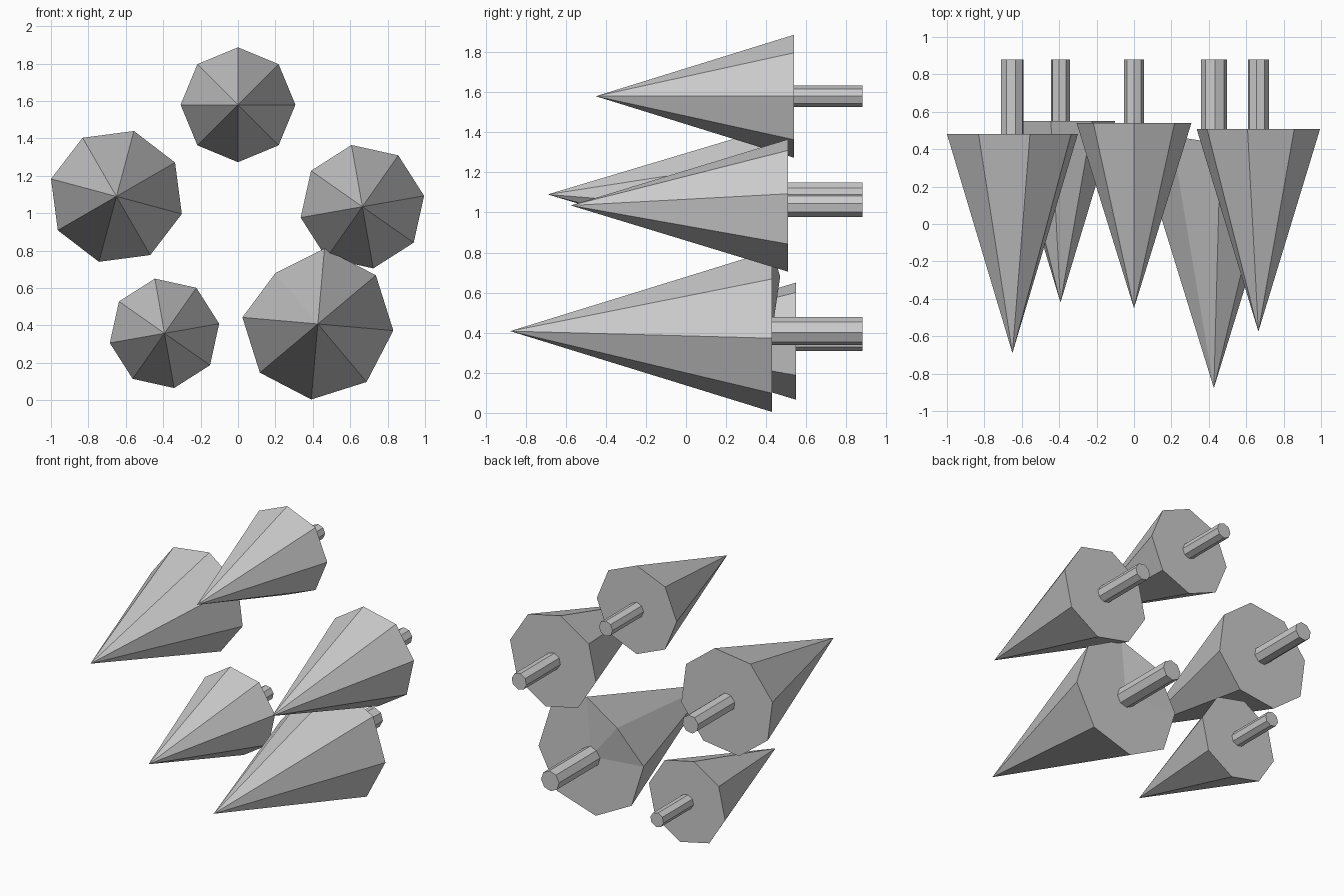
import bpy, bmesh
from math import cos, sin, radians

if "Cube" in bpy.data.objects:
    bpy.data.objects.remove(bpy.data.objects["Cube"])

SIDES = 8
BACK = 0.88  # all rods end on this plane


def ring(bm, x, y, z, r, turn):
    return [bm.verts.new((x + r * cos(radians(turn + 45 * i)), y,
                          z + r * sin(radians(turn + 45 * i)))) for i in range(SIDES)]


def finish(bm, name):
    bmesh.ops.recalc_face_normals(bm, faces=bm.faces)
    mesh = bpy.data.meshes.new(name)
    bm.to_mesh(mesh)
    bm.free()
    ob = bpy.data.objects.new(name, mesh)
    bpy.context.collection.objects.link(ob)


def spike(name, x, z, r, turn, tip_y, base_y, dent=None):
    # Cone with a fanned base; dent = (corner index, new position)
    bm = bmesh.new()
    rim = ring(bm, x, base_y, z, r, turn)
    tip = bm.verts.new((x, tip_y, z))
    hub = bm.verts.new((x, base_y, z))
    for i in range(SIDES):
        a, b = rim[i], rim[(i + 1) % SIDES]
        bm.faces.new((a, b, tip))
        bm.faces.new((b, a, hub))
    if dent:
        rim[dent[0]].co = dent[1]
    finish(bm, name + "_cone")

    # Octagonal rod behind the cone
    bm = bmesh.new()
    a = ring(bm, x, base_y, z, r * 0.172, turn)
    b = ring(bm, x, BACK, z, r * 0.172, turn)
    for i in range(SIDES):
        j = (i + 1) % SIDES
        bm.faces.new((a[i], a[j], b[j], b[i]))
    bm.faces.new(a)
    bm.faces.new(b)
    finish(bm, name + "_rod")


# Five spikes in a ring, all pointing forward
spike("top", 0.0, 1.58, 0.307, 0, -0.45, 0.54)
spike("left", -0.65, 1.09, 0.362, 30, -0.69, 0.48)
spike("right", 0.665, 1.035, 0.335, 10, -0.575, 0.508)
spike("lower_left", -0.393, 0.358, 0.297, 10, -0.42, 0.55)
# The largest spike has one rim corner bent inward and back
spike("lower_right", 0.427, 0.408, 0.405, -5, -0.877, 0.43,
      dent=(3, (0.20, 0.47, 0.68)))
